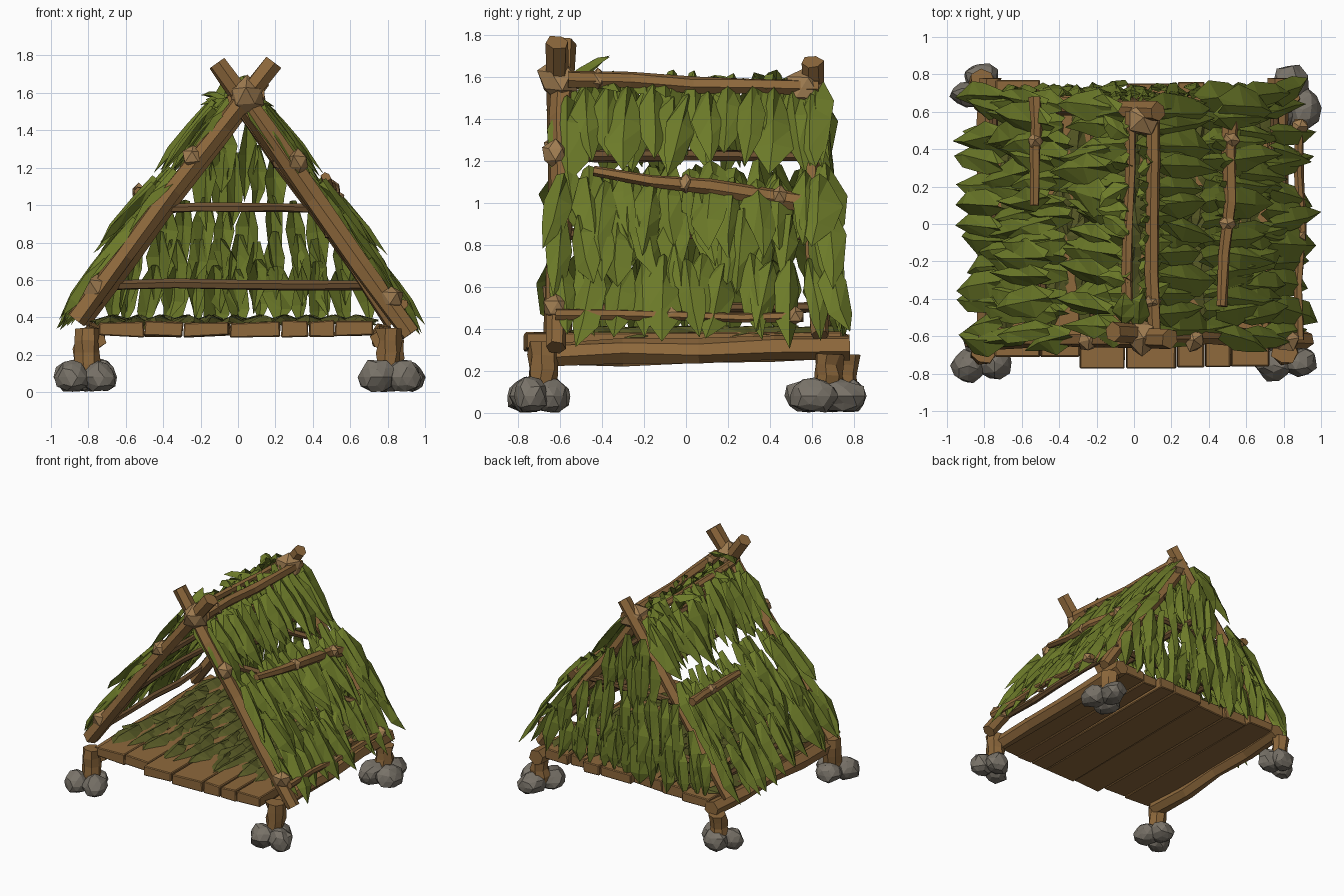
import bpy, bmesh, math, random
from mathutils import Vector as V, Matrix

if "Cube" in bpy.data.objects:
    bpy.data.objects.remove(bpy.data.objects["Cube"])

random.seed(7)
R = random.uniform


def material(name, rgb):
    m = bpy.data.materials.new(name)
    m.diffuse_color = (*rgb, 1)
    m.use_nodes = True
    m.node_tree.nodes["Principled BSDF"].inputs["Base Color"].default_value = m.diffuse_color
    return m


WOOD = material("wood", (0.27, 0.14, 0.045))
PALE = material("pale_wood", (0.36, 0.21, 0.085))
DARK = material("dark_wood", (0.15, 0.08, 0.03))
LEAF = material("leaf", (0.15, 0.195, 0.022))
MAT = material("dry_leaf", (0.10, 0.105, 0.02))
ROCK = material("rock", (0.19, 0.17, 0.14))


def finish(bm, name, mat, recalc=True):
    if recalc:
        bmesh.ops.recalc_face_normals(bm, faces=bm.faces)
    me = bpy.data.meshes.new(name)
    bm.to_mesh(me)
    bm.free()
    me.materials.append(mat)
    ob = bpy.data.objects.new(name, me)
    bpy.context.collection.objects.link(ob)
    return ob


def pole(name, a, b, r, mat=WOOD, sides=6, r2=None, wob=0.012):
    """Rough tapered branch with slightly bent rings."""
    a, b = V(a), V(b)
    r2 = r2 or r
    d = (b - a).normalized()
    u = d.orthogonal().normalized()
    w = d.cross(u)
    bm = bmesh.new()
    rings = []
    for i in range(5):
        t = i / 4
        c = a.lerp(b, t) + (u * R(-wob, wob) + w * R(-wob, wob) if 0 < i < 4 else V())
        rad = r + (r2 - r) * t
        ring = []
        for k in range(sides):
            g = 2 * math.pi * k / sides
            ring.append(bm.verts.new(c + (u * math.cos(g) + w * math.sin(g)) * rad * R(.82, 1.18)))
        rings.append(ring)
    for p, q in zip(rings, rings[1:]):
        for k in range(sides):
            j = (k + 1) % sides
            bm.faces.new((p[k], p[j], q[j], q[k]))
    bm.faces.new(rings[0])
    bm.faces.new(rings[-1])
    return finish(bm, name, mat)


def lump(bm, c, size, jitter, sub=1):
    """Faceted boulder or knot."""
    vs = bmesh.ops.create_icosphere(bm, subdivisions=sub, radius=1)["verts"]
    rot = Matrix.Rotation(R(0, 6), 3, 'Z')
    for v in vs:
        p = rot @ v.co * R(1 - jitter, 1 + jitter)
        v.co = V(c) + V([p[i] * size[i] for i in range(3)])


def knot(name, c, r):
    bm = bmesh.new()
    lump(bm, c, (r, r, r), 0.2)
    finish(bm, name, PALE)


def leaf(bm, base, d, n, L, W, curl=0.03):
    """Folded pointed blade: direction d, outward normal n."""
    d = d.normalized()
    s = d.cross(n).normalized()
    n = s.cross(d)
    rows = []
    for t, w in ((0, .35), (R(.25, .42), 1), (R(.6, .78), R(.6, .9))):
        c = base + d * L * t - n * curl * t * t
        rows.append([bm.verts.new(c - s * W * w / 2 * R(.75, 1.2) - n * R(0, .03)),
                     bm.verts.new(c + n * W * .13),
                     bm.verts.new(c + s * W * w / 2 * R(.75, 1.2) - n * R(0, .03))])
    tip = bm.verts.new(base + d * L - n * curl + s * R(-.03, .03))
    for p, q in zip(rows, rows[1:]):
        for k in (0, 1):
            bm.faces.new((p[k], p[k + 1], q[k + 1]))
            bm.faces.new((p[k], q[k + 1], q[k]))
    for k in (0, 1):
        bm.faces.new((rows[2][k], rows[2][k + 1], tip))


# Corner rock piles and stumps
for name, x, y, ys in (("front_left", -.815, -.70, .155), ("front_right", .815, -.70, .14),
                       ("back_left", -.815, .74, .12), ("back_right", .835, .66, .195)):
    bm = bmesh.new()
    for ox, oy in ((-.07, -.38), (.07, -.25), (0, .4)):
        lump(bm, (x + ox, y + oy * ys, .08), (.095, ys * .6, R(.08, .1)), .12, 2)
    for v in bm.verts:
        v.co.z = max(v.co.z, R(0, .012))
    finish(bm, name + "_rocks", ROCK)
    sx = math.copysign(.81, x)
    pole(name + "_stump", (sx, y + .01, .08), (sx, y + .02, .34 if y < 0 else .28), .065, WOOD, 7, .07, .005)

# Side beams under the floor edges
for s in (-1, 1):
    pole("side_beam", (s * .77, -.66, .28), (s * .77, .78, .31), .06, WOOD, 6)

# Floor planks, running front to back
edges = (-.74, -.5, -.29, -.04, .23, .38, .52, .73)
for i, (x0, x1) in enumerate(zip(edges, edges[1:])):
    bm = bmesh.new()
    bmesh.ops.create_cube(bm, size=1)
    y0, y1 = (-.71 if i < 2 else R(-.775, -.76)), R(.7, .78)
    for v in bm.verts:
        v.co = V(((x0 + x1) / 2 + v.co.x * (x1 - x0 - .006) + R(-.008, .004),
                  y0 if v.co.y < 0 else y1, .337 + v.co.z * .08 + R(-.01, .01)))
    bmesh.ops.bevel(bm, geom=bm.edges[:], offset=.006, segments=1, affect='EDGES')
    finish(bm, "floor_plank", WOOD)

# Leaf mat on the floor
bm = bmesh.new()
for j in range(7):
    for i in range(11):
        leaf(bm, V((-.66 + i * .13 + R(-.02, .02), .7 - j * .165, .392)),
             V((R(-.2, .2), -1, -.03)), V((0, 0, 1)), R(.26, .32), R(.15, .19), .008)
finish(bm, "floor_leaf_mat", MAT, False)

# Front and back crossed frames
pole("front_left_pole", (-.86, -.61, .38), (.19, -.61, 1.765), .06, WOOD, 6, .052)
pole("front_right_pole", (.92, -.62, .31), (-.11, -.58, 1.76), .055, WOOD, 6, .057)
pole("back_left_pole", (-.83, .64, .37), (.13, .6, 1.67), .045, WOOD, 6, .05)
pole("back_right_pole", (.83, .64, .37), (.02, .57, 1.53), .045)

# Ridge poles and purlins on the outside of the thatch
pole("ridge_pole_left", (-.03, -.6, 1.57), (-.02, .6, 1.54), .03)
pole("ridge_pole_right", (.11, -.56, 1.59), (.1, .63, 1.55), .037)
pole("right_purlin", (.47, -.44, 1.15), (.53, .67, .99), .027, WOOD, 6, .047)
pole("left_purlin", (-.53, .1, 1.07), (-.53, .68, 1.06), .028, WOOD, 6, .035)
pole("right_low_purlin", (.885, -.62, .47), (.885, .56, .46), .025)

# Inner purlins under the thatch
for s in (-1, 1):
    for z in (1.22, .85, .5):
        pole("inner_purlin", (s * (1.5 - z) * .75, -.58, z), (s * (1.5 - z) * .75, .62, z), .025, DARK)

# Back wall rails
pole("back_upper_rail", (-.42, .62, .98), (.42, .62, .98), .025, DARK)
pole("back_lower_rail", (-.7, .64, .57), (.74, .64, .575), .027, DARK)

# Bindings
for c, r in (((.05, -.61, 1.58), .1), ((.05, .57, 1.55), .1), ((-.24, -.62, 1.26), .068),
             ((.32, -.62, 1.23), .065), ((.82, -.62, .5), .07), ((-.76, -.61, .56), .08),
             ((.5, 0, 1.09), .045), ((.52, .45, 1.03), .048), ((.885, -.07, .46), .04),
             ((.885, .52, .46), .045), ((-.53, .45, 1.07), .045), ((.1, -.42, 1.59), .048)):
    knot("binding", c, r)

# Roof thatch: (slope distance, length, outward tilt, offset, y start, y end)
ROWS = ((.0, .5, .05, .02, -.56, .61), (.1, .46, .10, .05, -.57, .61),
        (.53, .46, .10, .035, -.57, .64), (.62, .47, .13, .07, -.58, .65),
        (.82, .46, .08, .06, -.60, .68), (1.09, .45, .03, .06, -.61, .70))
for s, name in ((-1, "left_thatch"), (1, "right_thatch")):
    bm = bmesh.new()
    d, n = V((s * .575, 0, -.818)), V((s * .818, 0, .575))
    for s0, L, tilt, off, ya, yb in ROWS:
        cnt = round((yb - ya) / .1)
        for i in range(cnt + 1):
            y = ya + (yb - ya) * i / cnt + R(-.02, .02)
            base = V((s * .03, y, 1.58)) + d * (s0 + R(-.03, .03)) + n * (off + R(-.025, .02))
            leaf(bm, base, d + n * (tilt + R(-.05, .06)) + V((0, R(-.18, .18), 0)),
                 n + V((0, R(-.45, .45), 0)), L * R(.85, 1.1), R(.12, .21))
    finish(bm, name, LEAF, False)

# Ridge tufts
bm = bmesh.new()
for i in range(14):
    s = (-1) ** i
    leaf(bm, V((s * .03, -.38 + i * .065, 1.58)), V((s * .8, R(-.5, .8), R(-.6, .2))),
         V((0, 0, 1)), R(.12, .2), R(.08, .13))
for k in (-.06, .02):
    leaf(bm, V((k, -.54, 1.6)), V((.05 + k, .8, .62)), V((k * 8, -.6, .7)), .2, .12)
finish(bm, "ridge_tufts", LEAF, False)

# Back wall thatch, clipped to the gable
bm = bmesh.new()
for z, L, off in ((1.46, .42, .0), (1.3, .42, .01), (1.02, .45, .02), (.83, .42, .03), (.68, .36, .035)):
    half = (1.55 - z) * .74
    cnt = max(1, round(2 * half / .105))
    for i in range(cnt + 1):
        x = -half + 2 * half * i / cnt
        base = V((x + R(-.015, .015), .655 + off + (1.5 - z) * .03, z + R(-.03, .03)))
        leaf(bm, base, V((x * .3 + R(-.1, .1), .14 + R(-.04, .05), -1)),
             V((R(-.45, .45), 1, 0)), L * R(.88, 1.06), R(.1, .17))
finish(bm, "back_thatch", LEAF, False)
